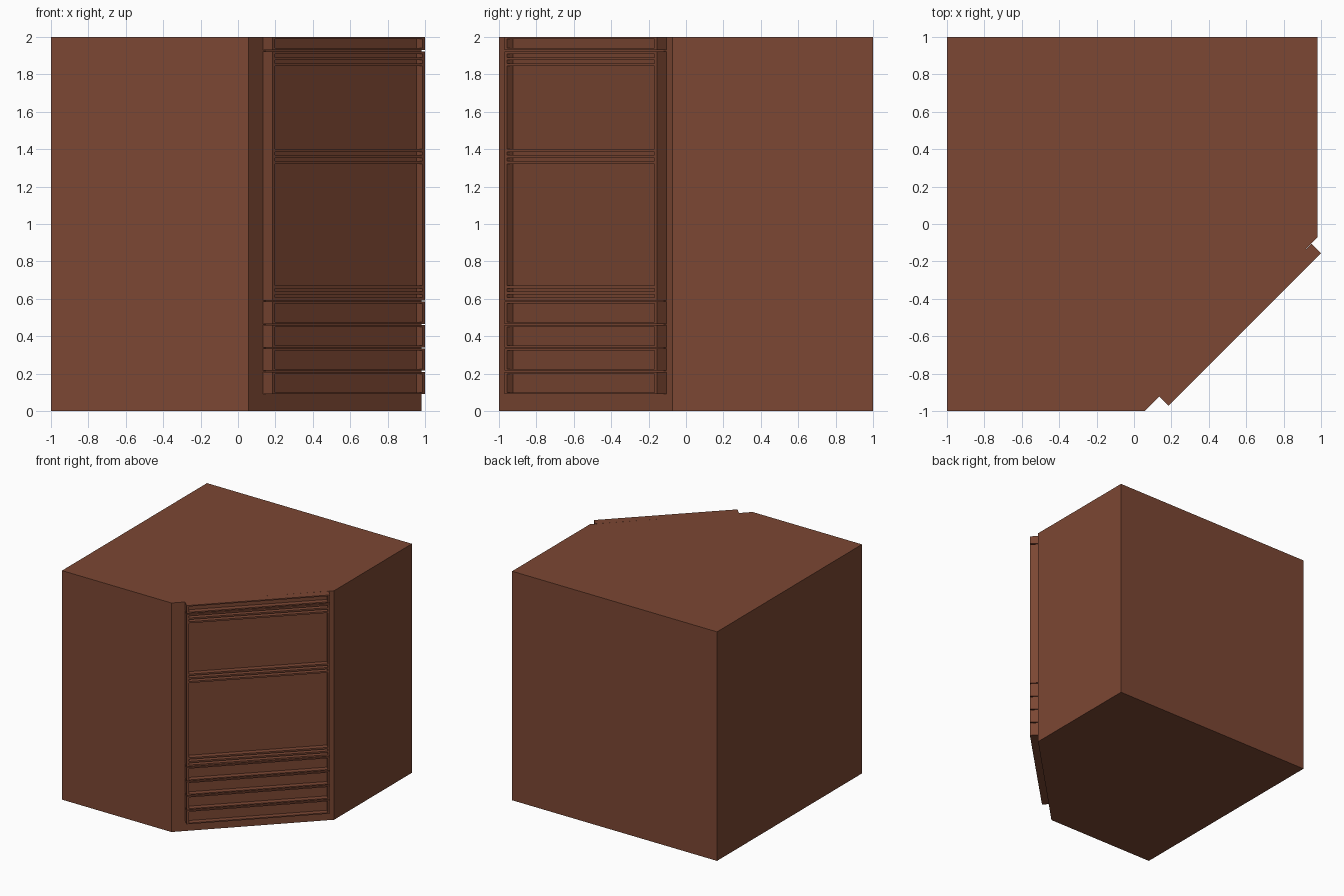
import bpy, bmesh, math
from mathutils import Matrix, Vector

if "Cube" in bpy.data.objects:
    bpy.data.objects.remove(bpy.data.objects["Cube"])

wood = bpy.data.materials.new("red_brown_wood")
wood.diffuse_color = (0.20, 0.063, 0.033, 1)
wood.use_nodes = True
wood.node_tree.nodes["Principled BSDF"].inputs["Base Color"].default_value = wood.diffuse_color

HALF_W = 0.577      # half width of the diagonal fronts
THICK = 0.0707      # how far the fronts stand out from the body
RECESS = 0.046      # depth of the sunken panels
SIDE = 0.019        # side frame width
# local x runs along the diagonal, local -y points outward
PLACE = Matrix.Translation((0.5415, -0.5135, 0)) @ Matrix.Rotation(math.radians(45), 4, 'Z')


def finish(name, bm, matrix=None):
    bmesh.ops.recalc_face_normals(bm, faces=bm.faces)
    mesh = bpy.data.meshes.new(name)
    bm.to_mesh(mesh)
    bm.free()
    mesh.materials.append(wood)
    ob = bpy.data.objects.new(name, mesh)
    bpy.context.collection.objects.link(ob)
    if matrix:
        ob.matrix_world = matrix
    return ob


def front(name, z0, z1, openings):
    """Slab on the diagonal face with sunken rectangular openings [(low, high), ...]."""
    bm = bmesh.new()
    size = Matrix.Diagonal((2 * HALF_W, THICK, z1 - z0, 1))
    bmesh.ops.create_cube(bm, size=1, matrix=Matrix.Translation((0, -THICK / 2, (z0 + z1) / 2)) @ size)
    cuts = [(Vector((s * (HALF_W - SIDE), 0, 0)), Vector((1, 0, 0))) for s in (-1, 1)]
    cuts += [(Vector((0, 0, z)), Vector((0, 0, 1))) for pair in openings for z in pair]
    for co, no in cuts:
        bmesh.ops.bisect_plane(bm, geom=bm.verts[:] + bm.edges[:] + bm.faces[:],
                               plane_co=co, plane_no=no)
    bm.normal_update()
    sunken = []
    for f in bm.faces:
        c = f.calc_center_median()
        if f.normal.y < -0.9 and abs(c.x) < HALF_W - SIDE and any(a < c.z < b for a, b in openings):
            sunken.append(f)
    res = bmesh.ops.extrude_discrete_faces(bm, faces=sunken)
    for f in res["faces"]:
        bmesh.ops.translate(bm, verts=f.verts[:], vec=(0, RECESS, 0))
    return finish(name, bm, PLACE)


# corner cabinet body
bm = bmesh.new()
plan = [(-1, -1), (0.057, -1), (0.98, -0.073), (0.98, 1), (-1, 1)]
base = bm.faces.new([bm.verts.new((x, y, 0)) for x, y in plan])
ext = bmesh.ops.extrude_face_region(bm, geom=[base])
bmesh.ops.translate(bm, vec=(0, 0, 2), verts=[v for v in ext["geom"] if isinstance(v, bmesh.types.BMVert)])
finish("cabinet_body", bm)

# four lower drawers and the shallow top drawer
for i in range(4):
    z = 0.09 + i * 0.1255
    front(f"drawer_{i + 1}", z, z + 0.118, [(z + 0.01, z + 0.108)])
front("top_drawer", 1.93, 2.0, [(1.941, 1.99)])

# middle section: two tall panels between three bands of slats
BAR, SLOT = 0.014, 0.018
BAND = 3 * BAR + 2 * SLOT
bands = [0.592, 1.322, 1.844]
openings = []
for b in bands:
    openings += [(b + BAR, b + BAR + SLOT), (b + 2 * BAR + SLOT, b + 2 * BAR + 2 * SLOT)]
for lo, hi in zip(bands, bands[1:]):
    openings.append((lo + BAND, hi))
front("slatted_panel_front", bands[0], bands[-1] + BAND, openings)
